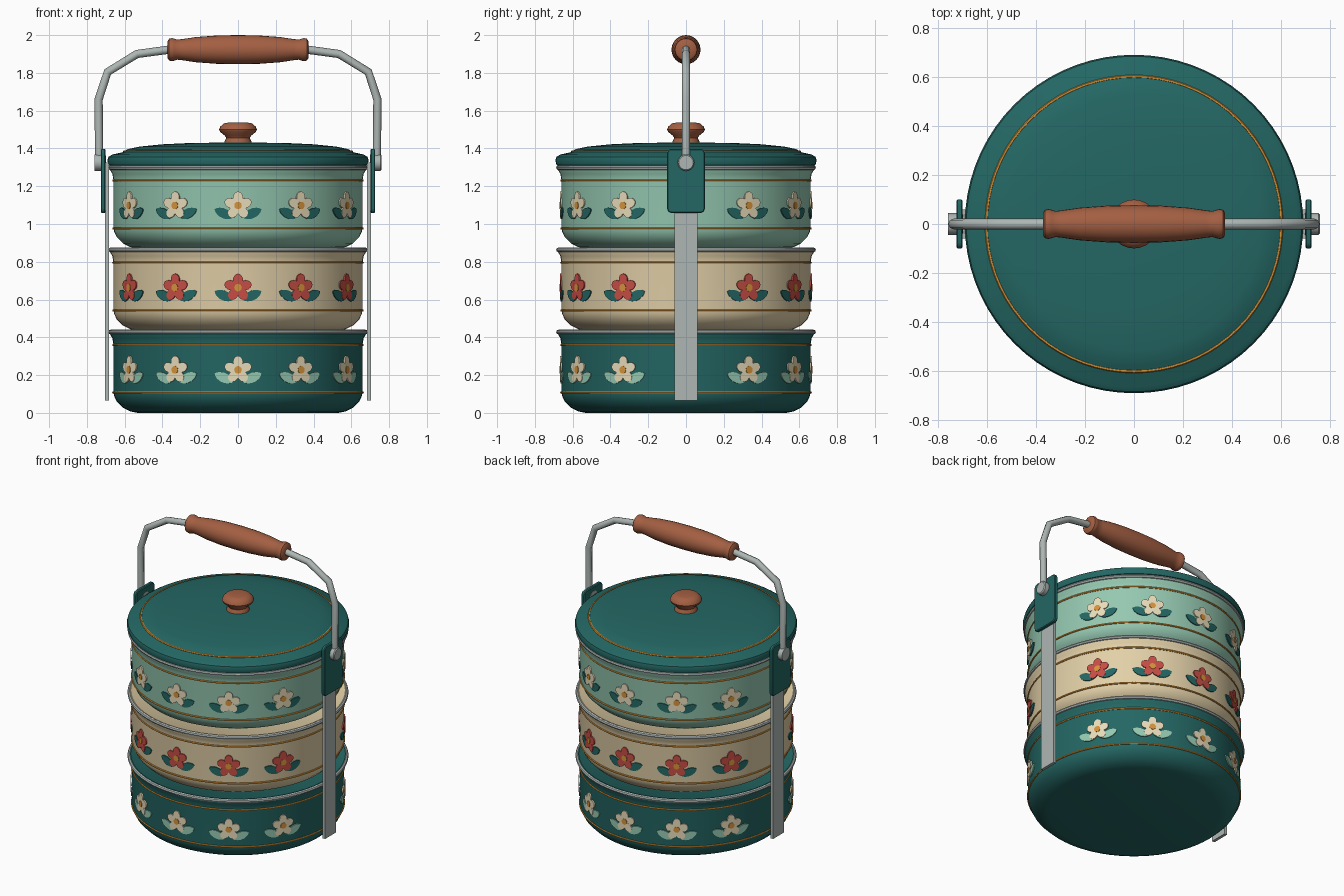
import bpy, bmesh
from math import sin, cos, pi, radians
from mathutils import Matrix

cube = bpy.data.objects.get("Cube")
if cube:
    bpy.data.objects.remove(cube, do_unlink=True)


def material(name, rgb):
    m = bpy.data.materials.new(name)
    m.use_nodes = True
    m.diffuse_color = (*rgb, 1)
    bsdf = next(n for n in m.node_tree.nodes if n.type == 'BSDF_PRINCIPLED')
    bsdf.inputs["Base Color"].default_value = (*rgb, 1)
    return m


TEAL = material("teal enamel", (0.017, 0.135, 0.126))
MINT = material("mint enamel", (0.30, 0.58, 0.44))
CREAM = material("cream enamel", (0.76, 0.63, 0.39))
PETAL = material("pale petal", (0.87, 0.77, 0.53))
RED = material("red petal", (0.57, 0.075, 0.06))
GOLD = material("gold", (0.67, 0.29, 0.04))
STEEL = material("steel", (0.42, 0.47, 0.45))
WOOD = material("wood", (0.37, 0.115, 0.055))


def finish(name, bm, mat, smooth=40):
    bmesh.ops.recalc_face_normals(bm, faces=bm.faces)
    me = bpy.data.meshes.new(name)
    bm.to_mesh(me)
    bm.free()
    me.materials.append(mat)
    ob = bpy.data.objects.new(name, me)
    bpy.context.collection.objects.link(ob)
    if smooth:
        bpy.ops.object.select_all(action='DESELECT')
        ob.select_set(True)
        bpy.context.view_layer.objects.active = ob
        bpy.ops.object.shade_smooth_by_angle(angle=radians(smooth))
    return ob


def lathe(name, profile, mat, z=0, segments=72, closed=False, matrix=None):
    """Spin (radius, height) points around z; zero radius becomes a pole."""
    bm = bmesh.new()
    verts = [bm.verts.new((r, 0, h + z)) for r, h in profile]
    pairs = list(zip(verts, verts[1:]))
    if closed:
        pairs.append((verts[-1], verts[0]))
    edges = [bm.edges.new(p) for p in pairs]
    bmesh.ops.spin(bm, geom=verts + edges, cent=(0, 0, 0), axis=(0, 0, 1),
                   angle=2 * pi, steps=segments, use_merge=True)
    bmesh.ops.remove_doubles(bm, verts=bm.verts, dist=0.0002)
    if matrix:
        bm.transform(matrix)
    return finish(name, bm, mat)


def ring(name, radius, z, thick, mat, sides=8):
    circle = [(radius + thick * cos(2 * pi * i / sides), thick * sin(2 * pi * i / sides))
              for i in range(sides)]
    return lathe(name, circle, mat, z, closed=True)


def box(name, size, centre, mat, bevel=0, corner=0):
    bm = bmesh.new()
    bmesh.ops.create_cube(bm, size=1)
    bm.transform(Matrix.Translation(centre) @ Matrix.Diagonal((*size, 1)))
    if corner:  # round the corners of the broad side
        long = [e for e in bm.edges if abs(e.verts[0].co.x - e.verts[1].co.x) > 0.001]
        bmesh.ops.bevel(bm, geom=long, offset=corner, segments=4, profile=0.5, affect='EDGES')
    if bevel:
        rim = [e for e in bm.edges if abs(e.verts[0].co.x - e.verts[1].co.x) < 0.0001]
        bmesh.ops.bevel(bm, geom=rim, offset=bevel, segments=1, affect='EDGES')
    return finish(name, bm, mat, 30)


def oval(bm, angle, z, u, v, long, wide, tilt, radius, sides=14, tip=1.0):
    """Thin oval plate wrapped on the side of a tier; tip > 1 makes pointed ends."""
    loops = []
    for r in (radius, radius - 0.008):
        loop = []
        for i in range(sides):
            t = 2 * pi * i / sides
            a = long * cos(t)
            b = wide * sin(t) * abs(sin(t)) ** (tip - 1)
            across = u + a * cos(tilt) - b * sin(tilt)
            up = v + a * sin(tilt) + b * cos(tilt)
            th = angle + across / radius
            loop.append(bm.verts.new((r * cos(th), r * sin(th), z + up)))
        loops.append(loop)
    outer, inner = loops
    bm.faces.new(outer)
    for i in range(sides):
        j = (i + 1) % sides
        bm.faces.new((outer[i], inner[i], inner[j], outer[j]))


def flowers(prefix, z, petal_mat, leaf_mat):
    petals, leaves, hearts = bmesh.new(), bmesh.new(), bmesh.new()
    for k in range(12):
        if k in (0, 6):  # the straps run here
            continue
        angle = k * pi / 6
        for p in range(5):
            t = pi / 2 + p * 2 * pi / 5
            oval(petals, angle, z, 0.043 * cos(t), 0.043 * sin(t), 0.031, 0.026, t, 0.668)
        for side in (-1, 1):
            oval(leaves, angle, z, side * 0.075, -0.042, 0.054, 0.026,
                 side * radians(24), 0.666, tip=1.4)
        oval(hearts, angle, z, 0, 0, 0.02, 0.02, 0, 0.671)
    finish(prefix + "_flower_petals", petals, petal_mat, 0)
    finish(prefix + "_flower_leaves", leaves, leaf_mat, 0)
    finish(prefix + "_flower_hearts", hearts, GOLD, 0)


# Three stacked tiers
BOWL = [(0, 0), (0.53, 0), (0.57, 0.008), (0.61, 0.028), (0.642, 0.06), (0.656, 0.09),
        (0.66, 0.115), (0.66, 0.365), (0.665, 0.395), (0.68, 0.42), (0.68, 0.436),
        (0.668, 0.44), (0.655, 0.43), (0, 0.43)]
STEP = 0.435
for i, (prefix, body, petal, leaf) in enumerate((
        ("bottom", TEAL, PETAL, MINT),
        ("middle", CREAM, RED, TEAL),
        ("top", MINT, PETAL, TEAL))):
    base = i * STEP
    lathe(prefix + "_tier", BOWL, body, base)
    ring(prefix + "_tier_rim", 0.675, base + 0.428, 0.0125, STEEL)
    ring(prefix + "_lower_band", 0.66, base + 0.107, 0.006, GOLD, 6)
    ring(prefix + "_upper_band", 0.66, base + 0.36, 0.006, GOLD, 6)
    flowers(prefix, base + 0.228, petal, leaf)

# Lid with gold line and knob
lathe("lid", [(0, 1.31), (0.67, 1.305), (0.685, 1.312), (0.692, 1.335), (0.686, 1.355),
              (0.665, 1.368), (0.61, 1.38), (0.585, 1.396), (0.52, 1.41),
              (0.4, 1.422), (0.25, 1.429), (0, 1.432)], TEAL)
ring("lid_line", 0.603, 1.383, 0.007, GOLD, 6)
lathe("lid_knob", [(0, 1.42), (0.075, 1.42), (0.07, 1.44), (0.062, 1.455), (0.07, 1.468),
                   (0.095, 1.488), (0.1, 1.5), (0.094, 1.515), (0.075, 1.533),
                   (0.05, 1.537), (0, 1.538)], WOOD, segments=24)

# Side straps, clip plates and pivots
turn = Matrix.Rotation(pi / 2, 4, 'Y')
for side, label in ((1, "left"), (-1, "right")):
    box(label + "_strap", (0.02, 0.12, 1.26), (side * 0.694, 0, 0.695), STEEL)
    box(label + "_clip", (0.025, 0.2, 0.34), (side * 0.714, 0, 1.228), TEAL, 0.005, 0.025)
    lathe(label + "_pivot", [(0, -0.03), (0.044, -0.03), (0.044, 0.024), (0.038, 0.03), (0, 0.03)],
          STEEL, segments=20, matrix=Matrix.Translation((side * 0.73, 0, 1.325)) @ turn)

# Bent carrying wire
half = [(0.735, 1.325), (0.738, 1.66), (0.69, 1.805), (0.535, 1.9), (0.35, 1.925)]
path = [(-x, z) for x, z in half] + half[::-1]
curve = bpy.data.curves.new("handle_wire", 'CURVE')
curve.dimensions = '3D'
curve.bevel_depth = 0.022
curve.bevel_resolution = 2
curve.use_fill_caps = True
spline = curve.splines.new('POLY')
spline.points.add(len(path) - 1)
for point, (x, z) in zip(spline.points, path):
    point.co = (x, 0, z, 1)
curve.materials.append(STEEL)
bpy.context.collection.objects.link(bpy.data.objects.new("handle_wire", curve))

# Turned wooden grip
grip = [(0, 0.373), (0.045, 0.373), (0.058, 0.364), (0.061, 0.35), (0.058, 0.336),
        (0.053, 0.322), (0.056, 0.295), (0.067, 0.22), (0.075, 0.11), (0.077, 0)]
grip += [(r, -h) for r, h in grip[-2::-1]]
lathe("handle_grip", grip, WOOD, segments=24,
      matrix=Matrix.Translation((0, 0, 1.923)) @ turn)
